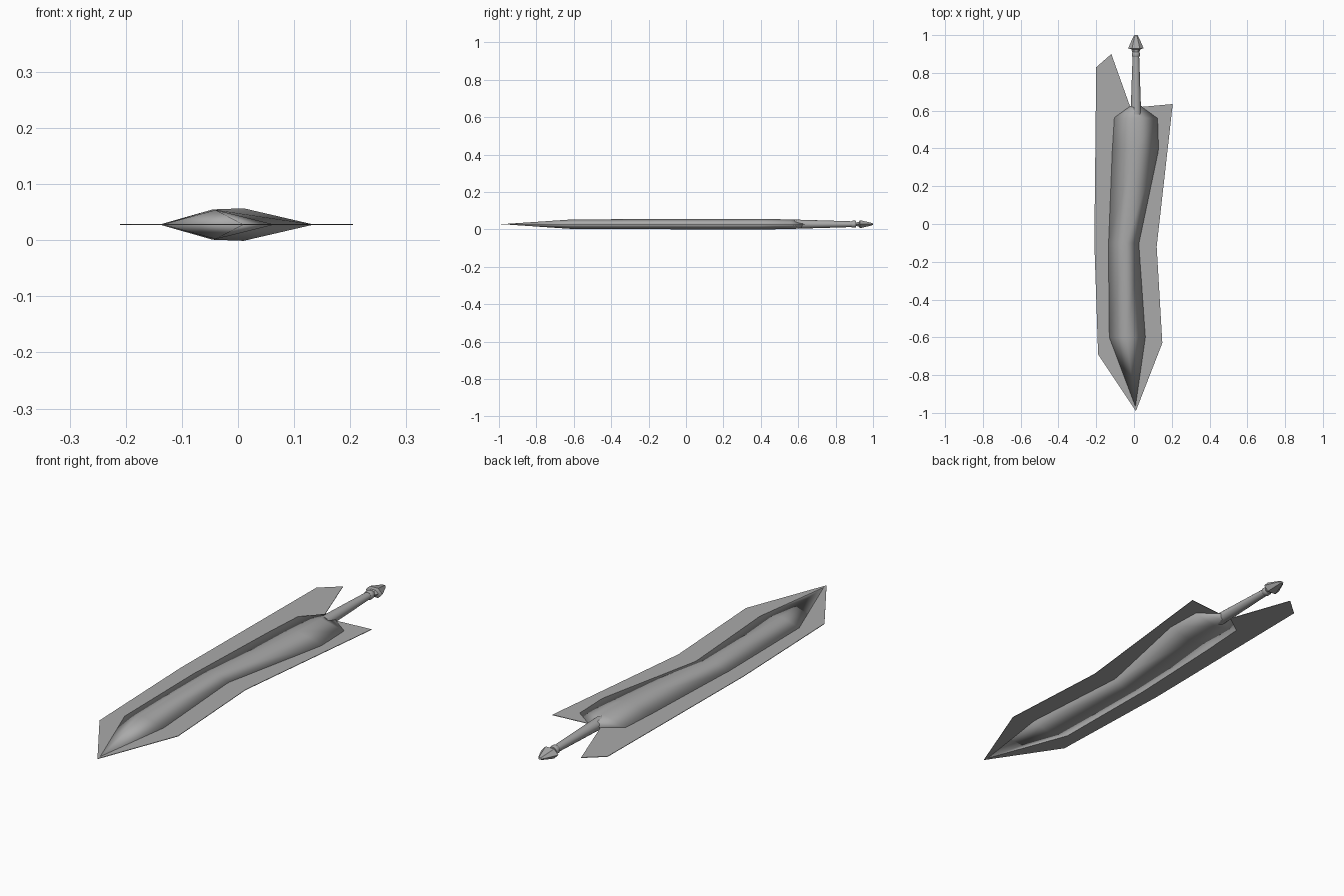
import bpy, math

if "Cube" in bpy.data.objects:
    bpy.data.objects.remove(bpy.data.objects["Cube"])

MID = 0.028  # height of the flat blade plane

steel = bpy.data.materials.new("grey steel")
steel.use_nodes = True
GREY = (0.4, 0.4, 0.4, 1)
steel.diffuse_color = GREY
steel.node_tree.nodes["Principled BSDF"].inputs["Base Color"].default_value = GREY


def make(name, verts, faces, smooth=True, angle=None):
    me = bpy.data.meshes.new(name)
    me.from_pydata(verts, [], faces)
    me.materials.append(steel)
    ob = bpy.data.objects.new(name, me)
    bpy.context.collection.objects.link(ob)
    for p in me.polygons:
        p.use_smooth = smooth
    if angle:
        bpy.ops.object.select_all(action='DESELECT')
        ob.select_set(True)
        bpy.context.view_layer.objects.active = ob
        bpy.ops.object.shade_smooth_by_angle(angle=math.radians(angle))
    return ob


# Thin cutting edge: outline with a flat top and bottom
outline = [(0.01, -0.99), (0.15, -0.63), (0.12, -0.12), (0.205, 0.635), (0.04, 0.62),
           (-0.02, 0.62), (-0.12, 0.90), (-0.20, 0.83), (-0.21, -0.10), (-0.19, -0.69)]
n = len(outline)
verts = [(x, y, MID + s * 0.0012) for s in (1, -1) for x, y in outline]
faces = [tuple(range(n)), tuple(range(2 * n - 1, n - 1, -1))]
faces += [(i, i + n, (i + 1) % n + n, (i + 1) % n) for i in range(n)]
make("blade_edge", verts, faces, smooth=False)

# Thick core with a zigzag ridge: y, left rim x, ridge x, right rim x, half height
sections = [(-0.60, -0.135, -0.04, 0.065, 0.026),
            (-0.10, -0.14, -0.045, 0.03, 0.027),
            (0.40, -0.12, 0.01, 0.135, 0.029),
            (0.56, -0.11, 0.01, 0.13, 0.025)]
verts = [(0.01, -0.985, MID)]
for y, xl, xc, xr, h in sections:
    verts += [(xl, y, MID), (xc, y, MID + h), (xr, y, MID), (xc, y, MID - h)]
end = len(verts)
verts += [(-0.02, 0.625, MID), (0.01, 0.625, MID + 0.023),
          (0.04, 0.625, MID), (0.01, 0.625, MID - 0.023)]
faces = [(0, 1 + (k + 1) % 4, 1 + k) for k in range(4)]
for r in range(len(sections)):
    a, b = 1 + 4 * r, 5 + 4 * r
    faces += [(a + k, a + (k + 1) % 4, b + (k + 1) % 4, b + k) for k in range(4)]
faces.append((end, end + 1, end + 2, end + 3))
make("blade_core", verts, faces)


def turned(name, profile, sides, flat=1.0, angle=35):
    """Closed turned shape along y from (y, radius) pairs, squashed in z."""
    vs, fs = [], []
    for y, r in profile:
        for k in range(sides):
            a = 2 * math.pi * k / sides
            vs.append((0.01 + r * math.cos(a), y, MID + flat * r * math.sin(a)))
    for i in range(len(profile) - 1):
        for k in range(sides):
            a, b = i * sides + k, i * sides + (k + 1) % sides
            fs.append((a, a + sides, b + sides, b))
    fs.append(tuple(range(sides)))
    fs.append(tuple(range(len(vs) - 1, len(vs) - sides - 1, -1)))
    make(name, vs, fs, angle=angle)


# Grip, collar and pommel
turned("grip", [(0.58, 0.028), (0.64, 0.026), (0.76, 0.022), (0.90, 0.017)], 12, 0.88)
turned("collar", [(0.885, 0.018), (0.89, 0.021), (0.905, 0.021), (0.91, 0.018)], 12, 0.9)
turned("pommel", [(0.90, 0.015), (0.925, 0.024), (0.93, 0.041), (0.985, 0.017),
                  (1.0, 0.008)], 6, 0.6)
